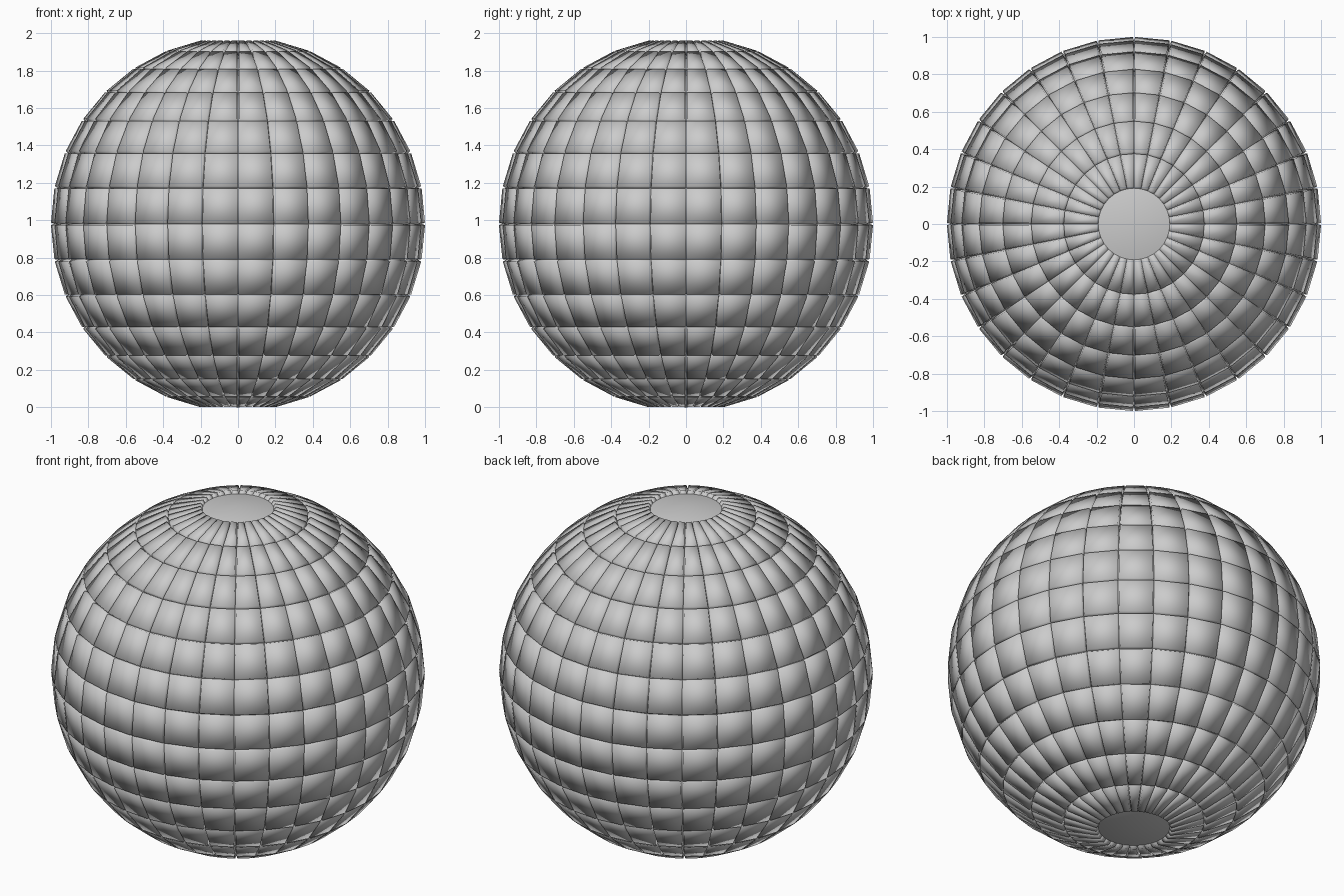
import bpy
import bmesh

SEGMENTS, RINGS = 32, 16
CORE_RADIUS = 0.981
CENTRE_Z = 0.98
TILE_HEIGHT = 0.02
TILE_INSET = 0.005

cube = bpy.data.objects.get("Cube")
if cube:
    bpy.data.objects.remove(cube, do_unlink=True)

# Single grey material
grey = bpy.data.materials.new("plain_grey")
grey.use_nodes = True
colour = (0.6, 0.6, 0.6, 1.0)
grey.diffuse_color = colour
grey.node_tree.nodes["Principled BSDF"].inputs["Base Color"].default_value = colour


def sphere_mesh():
    bm = bmesh.new()
    bmesh.ops.create_uvsphere(bm, u_segments=SEGMENTS, v_segments=RINGS,
                              radius=CORE_RADIUS)
    return bm


def add_object(name, bm):
    for face in bm.faces:
        face.smooth = True
    mesh = bpy.data.meshes.new(name)
    bm.to_mesh(mesh)
    bm.free()
    mesh.materials.append(grey)
    obj = bpy.data.objects.new(name, mesh)
    obj.location.z = CENTRE_Z
    bpy.context.collection.objects.link(obj)
    return obj


# Smooth inner ball, visible at the poles and in the grooves
add_object("inner_ball", sphere_mesh())

# Raised tiles: every four-sided face becomes its own block
bm = sphere_mesh()
poles = [v for v in bm.verts if len(v.link_edges) > 4]
bmesh.ops.delete(bm, geom=poles, context='VERTS')
bmesh.ops.split_edges(bm, edges=bm.edges[:])
bm.normal_update()
bmesh.ops.inset_individual(bm, faces=bm.faces[:], thickness=TILE_INSET,
                           depth=TILE_HEIGHT, use_even_offset=True)
add_object("surface_tiles", bm)
